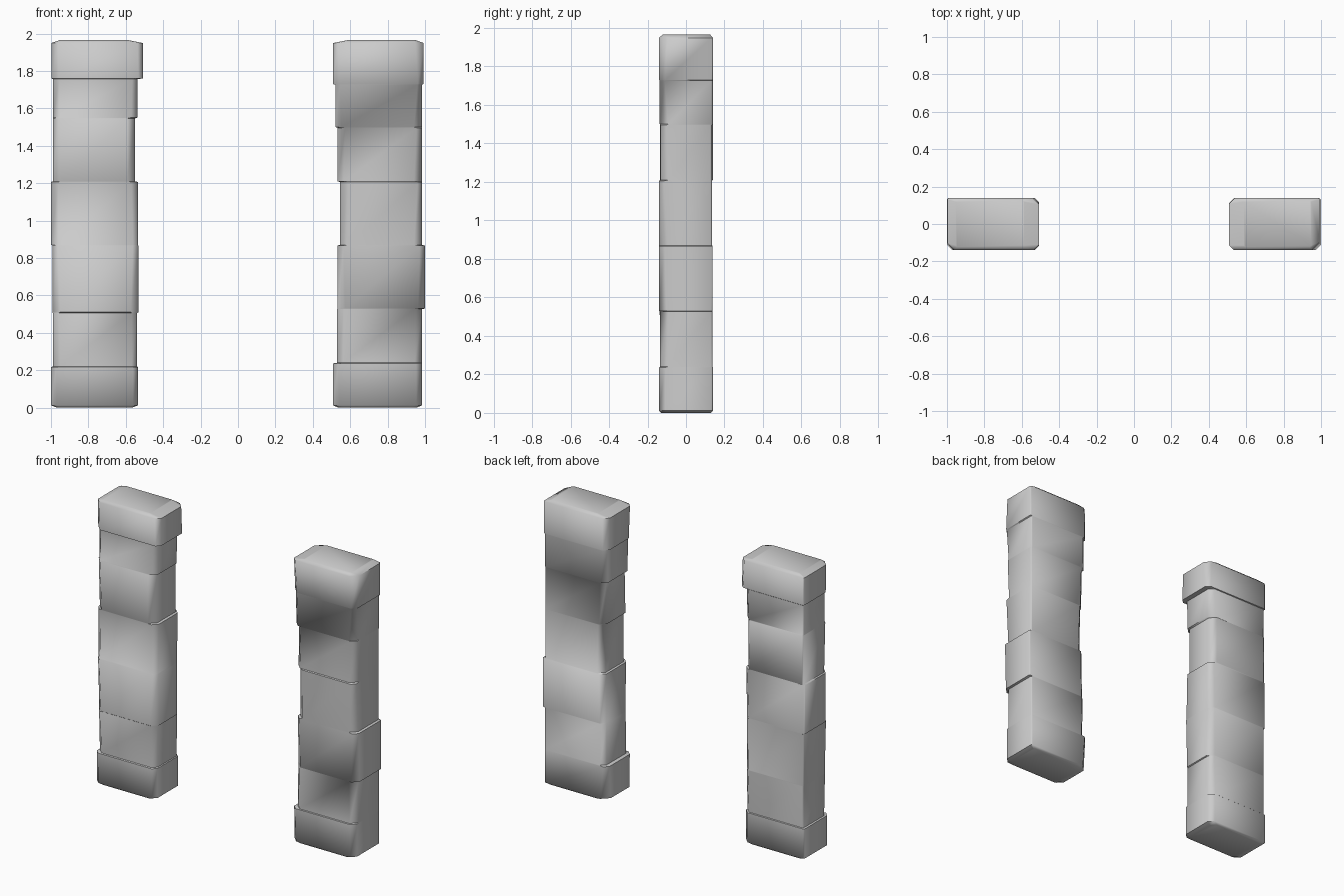
import bpy, bmesh, math, random

if "Cube" in bpy.data.objects:
    bpy.data.objects.remove(bpy.data.objects["Cube"])

random.seed(4)
HALF_DEPTH = 0.14
TOP = 1.965


def ring(bm, x0, x1, y0, y1, z, cuts):
    """Rectangle with four cut corners: front-left, front-right, back-right, back-left."""
    a, b, c, d = cuts
    pts = [(x0, y0 + a), (x0 + a, y0), (x1 - b, y0), (x1, y0 + b),
           (x1, y1 - c), (x1 - c, y1), (x0 + d, y1), (x0, y1 - d)]
    return [bm.verts.new((x, y, z)) for x, y in pts]


def pillar(name, stones, outer_left):
    """Loft one stacked-stone pillar from (z_bottom, x_left, x_right) courses."""
    bm = bmesh.new()
    rings = []
    tops = [s[0] for s in stones[1:]] + [TOP]
    for i, ((z0, x0, x1), z1) in enumerate(zip(stones, tops)):
        end = i in (0, len(stones) - 1)
        y0 = -HALF_DEPTH + (0 if end else random.uniform(0, 0.008))
        y1 = HALF_DEPTH - (0 if end else random.uniform(0, 0.006))

        def cuts():
            inner = [random.uniform(0.025, 0.045) for _ in range(3)]
            fl, fr, bk = inner
            return (fl, fr, bk, 0.008) if outer_left else (fl, fr, 0.008, bk)

        c0, c1 = cuts(), cuts()
        # worn bottom edge
        if i == 0:
            rings.append(ring(bm, x0 + 0.03, x1 - 0.03, y0 + 0.012, y1 - 0.012, 0, c0))
            z0 = 0.012
        # worn top edge
        last = i == len(stones) - 1
        rings.append(ring(bm, x0, x1, y0, y1, z0, c0))
        rings.append(ring(bm, x0, x1, y0, y1, z1 - (0.016 if last else 0.004), c1))
        if last:
            l, r = (0.045, 0.08) if outer_left else (0.08, 0.045)
            rings.append(ring(bm, x0 + l, x1 - r, y0 + 0.018, y1 - 0.014, z1, (0.008,) * 4))
    for lo, hi in zip(rings, rings[1:]):
        for k in range(8):
            n = (k + 1) % 8
            bm.faces.new((lo[k], lo[n], hi[n], hi[k]))
    bm.faces.new(rings[0])
    bm.faces.new(rings[-1])
    bmesh.ops.recalc_face_normals(bm, faces=bm.faces)
    mesh = bpy.data.meshes.new(name)
    bm.to_mesh(mesh)
    bm.free()
    ob = bpy.data.objects.new(name, mesh)
    bpy.context.collection.objects.link(ob)
    bpy.ops.object.select_all(action='DESELECT')
    ob.select_set(True)
    bpy.context.view_layer.objects.active = ob
    bpy.ops.object.shade_smooth_by_angle(angle=math.radians(50))


# left stone pillar
pillar("left_pillar", [
    (0.00, -1.00, -0.535), (0.22, -0.99, -0.54), (0.51, -0.992, -0.532),
    (0.87, -1.00, -0.535), (1.21, -0.99, -0.55), (1.55, -0.99, -0.538),
    (1.76, -0.998, -0.507)], True)

# right stone pillar
pillar("right_pillar", [
    (0.00, 0.507, 0.985), (0.24, 0.53, 0.985), (0.53, 0.533, 1.00),
    (0.87, 0.545, 0.985), (1.21, 0.532, 0.985), (1.50, 0.52, 0.985),
    (1.73, 0.507, 0.993)], False)
